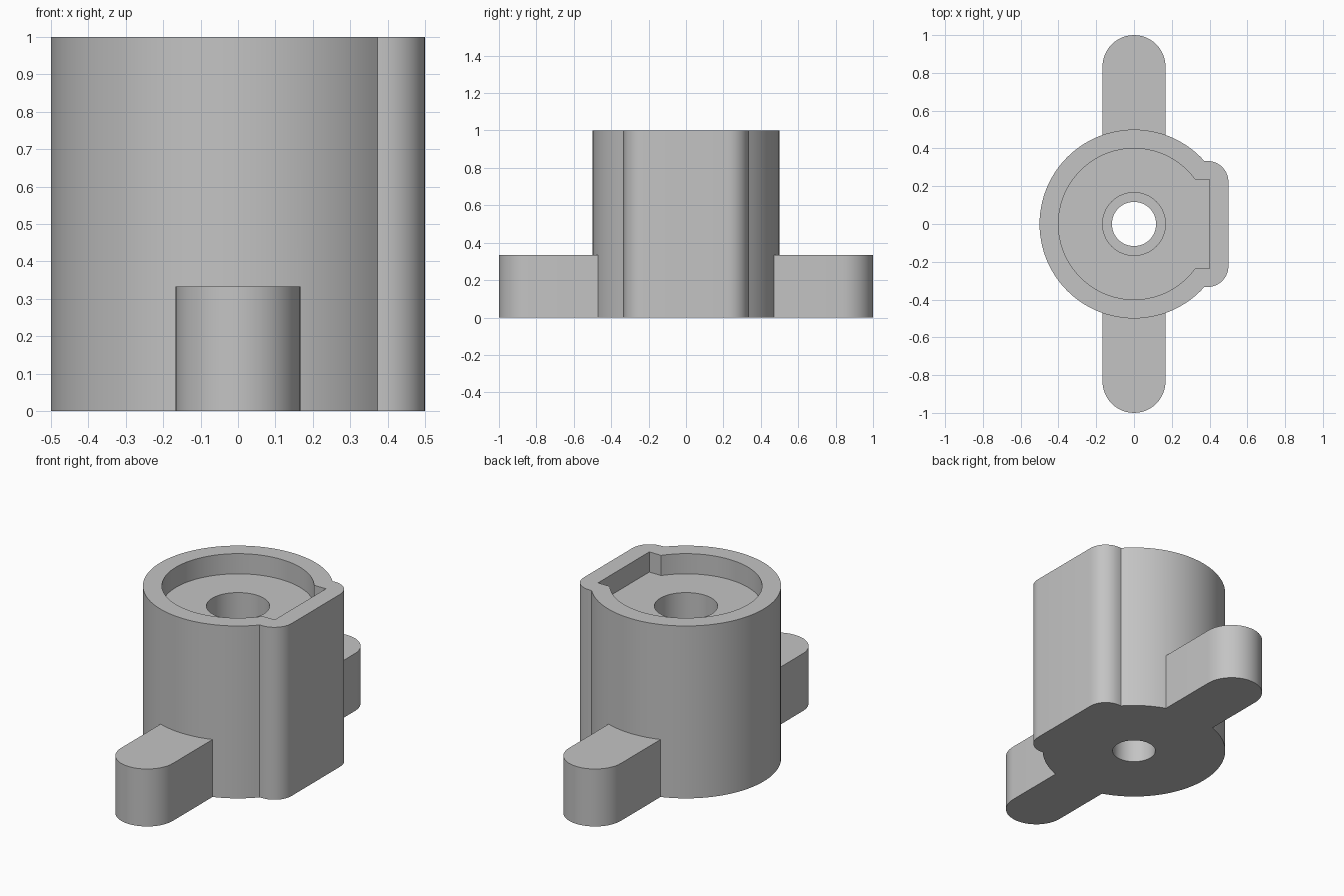
import bpy, bmesh, math
from math import pi, asin

cube = bpy.data.objects.get("Cube")
if cube:
    bpy.data.objects.remove(cube, do_unlink=True)

grey = bpy.data.materials.new("plain grey")
grey.use_nodes = True
grey.diffuse_color = (0.55, 0.55, 0.55, 1)
grey.node_tree.nodes["Principled BSDF"].inputs["Base Color"].default_value = (0.55, 0.55, 0.55, 1)


def arc(cx, cy, r, start, end, steps):
    return [(cx + r * math.cos(start + (end - start) * i / steps),
             cy + r * math.sin(start + (end - start) * i / steps))
            for i in range(steps + 1)]


def prism(name, outline, z0, z1):
    """Extrude a counter-clockwise outline from z0 to z1."""
    bm = bmesh.new()
    base = bm.faces.new([bm.verts.new((x, y, z0)) for x, y in outline])
    top = bmesh.ops.extrude_face_region(bm, geom=[base], use_keep_orig=True)["geom"]
    bmesh.ops.translate(bm, vec=(0, 0, z1 - z0),
                        verts=[v for v in top if isinstance(v, bmesh.types.BMVert)])
    bmesh.ops.recalc_face_normals(bm, faces=bm.faces)
    mesh = bpy.data.meshes.new(name)
    bm.to_mesh(mesh)
    bm.free()
    mesh.materials.append(grey)
    obj = bpy.data.objects.new(name, mesh)
    bpy.context.collection.objects.link(obj)
    return obj


def combine(target, tool, operation):
    mod = target.modifiers.new(operation, 'BOOLEAN')
    mod.operation, mod.solver, mod.object = operation, 'EXACT', tool
    bpy.context.view_layer.objects.active = target
    bpy.ops.object.modifier_apply(modifier=mod.name)
    bpy.data.objects.remove(tool, do_unlink=True)


R, HALF, CORNER = 0.5, 1 / 3, 0.11      # barrel radius, side pad half width, pad corner
RECESS, SLOT, FLOOR = 0.4, 0.235, 0.883
LUG = 1 / 6

# Barrel with the rounded pad on its left side
a = asin(HALF / R)
outline = (arc(0, 0, R, a, 2 * pi - a, 80)
           + arc(R - CORNER, -HALF + CORNER, CORNER, -pi / 2, 0, 10)
           + arc(R - CORNER, HALF - CORNER, CORNER, 0, pi / 2, 10))
body = prism("housing", outline, 0, 1)

# Lugs at front and back, one bar running through the barrel
bar = arc(0, 1 - LUG, LUG, 0, pi, 24) + arc(0, LUG - 1, LUG, pi, 2 * pi, 24)
combine(body, prism("lugs", bar, 0, 1 / 3), 'UNION')

# Keyed recess in the top
a = asin(SLOT / RECESS)
keyed = arc(0, 0, RECESS, a, 2 * pi - a, 80) + [(RECESS, -SLOT), (RECESS, SLOT)]
combine(body, prism("recess_cutter", keyed, FLOOR, 1.1), 'DIFFERENCE')

# Stepped bore
for radius, z0, z1 in ((LUG, 1 / 3, 1.1), (0.117, -0.1, 0.5)):
    circle = arc(0, 0, radius, 0, 2 * pi, 48)[:-1]
    combine(body, prism("bore_cutter", circle, z0, z1), 'DIFFERENCE')

bpy.ops.object.select_all(action='DESELECT')
body.select_set(True)
bpy.context.view_layer.objects.active = body
bpy.ops.object.shade_smooth_by_angle(angle=math.radians(30))
